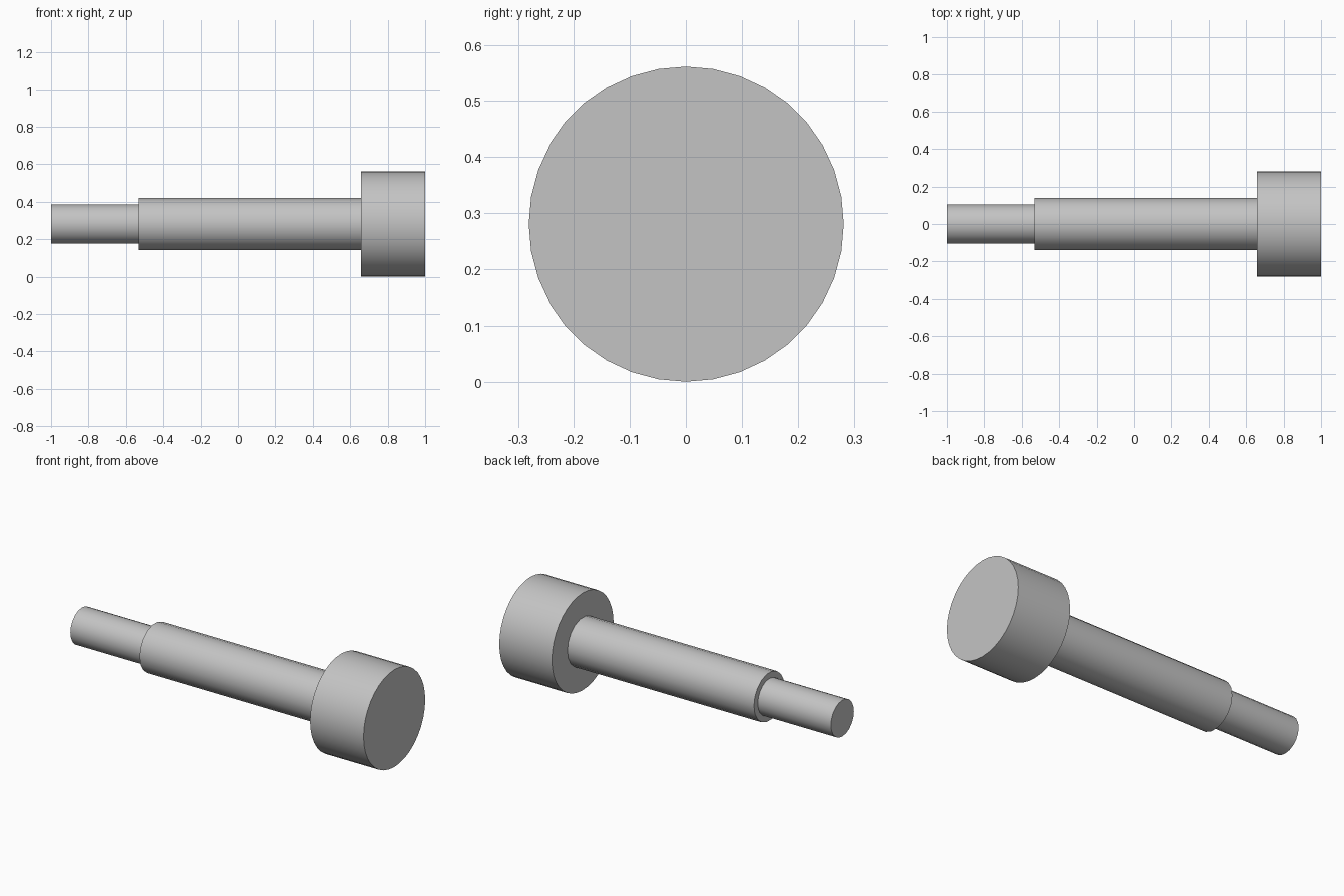
import bpy
import math
from mathutils import Matrix

cube = bpy.data.objects.get("Cube")
if cube:
    bpy.data.objects.remove(cube, do_unlink=True)

# Plain grey metal
GREY = (0.55, 0.55, 0.55, 1.0)
metal = bpy.data.materials.new("grey_metal")
metal.use_nodes = True
metal.diffuse_color = GREY
metal.node_tree.nodes["Principled BSDF"].inputs["Base Color"].default_value = GREY

AXIS_HEIGHT = 0.281


def rod(name, x_start, x_end, radius, sides):
    """Round section lying along x, with a corner pointing to +y."""
    bpy.ops.mesh.primitive_cylinder_add(vertices=sides, radius=radius, depth=x_end - x_start)
    ob = bpy.context.object
    ob.name = name
    ob.data.transform(Matrix.Rotation(math.pi / 2, 4, "Y"))
    ob.location = ((x_start + x_end) / 2, 0, AXIS_HEIGHT)
    ob.data.materials.append(metal)
    bpy.ops.object.shade_smooth_by_angle(angle=math.radians(40))
    return ob


# Stepped pin: narrow tip, main shank, wide head
rod("tip", -1.0, -0.533, 0.105, 20)
rod("shank", -0.533, 0.658, 0.14, 18)
rod("head", 0.658, 1.0, 0.281, 36)
